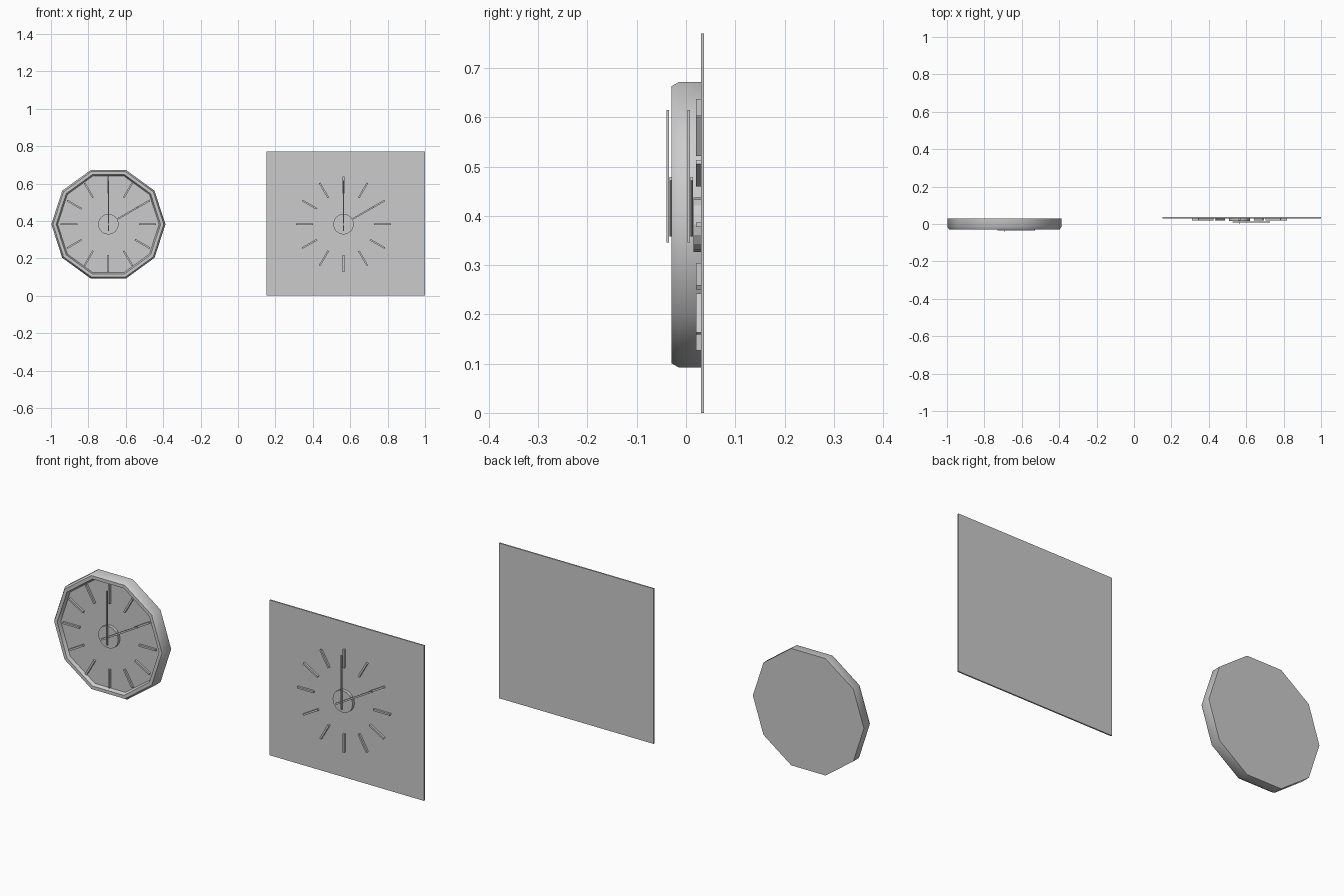
import bpy, bmesh, math
from mathutils import Matrix, Vector

if "Cube" in bpy.data.objects:
    bpy.data.objects.remove(bpy.data.objects["Cube"])

CZ = 0.382  # height of both dial centres


def new_object(name, bm):
    bmesh.ops.recalc_face_normals(bm, faces=bm.faces)
    me = bpy.data.meshes.new(name)
    bm.to_mesh(me)
    bm.free()
    ob = bpy.data.objects.new(name, me)
    bpy.context.collection.objects.link(ob)
    return ob


def lathe(name, cx, profile, sides):
    """Stack of polygon rings (radius, y) about the y axis, capped at both ends."""
    bm = bmesh.new()
    rings = []
    for r, y in profile:
        rings.append([bm.verts.new((cx + r * math.cos(2 * math.pi * i / sides), y,
                                    CZ + r * math.sin(2 * math.pi * i / sides)))
                      for i in range(sides)])
    for a, b in zip(rings, rings[1:]):
        for i in range(sides):
            j = (i + 1) % sides
            bm.faces.new((a[i], a[j], b[j], b[i]))
    bm.faces.new(rings[0])
    bm.faces.new(rings[-1])
    return new_object(name, bm)


def add_bar(bm, cx, r0, r1, width, y0, y1, angle):
    """Radial bar from r0 to r1, angle in degrees clockwise from 12 o'clock."""
    m = (Matrix.Translation((cx, 0, CZ))
         @ Matrix.Rotation(math.radians(angle), 4, 'Y')
         @ Matrix.Translation((0, (y0 + y1) / 2, (r0 + r1) / 2))
         @ Matrix.Diagonal((width, y1 - y0, r1 - r0, 1)))
    bmesh.ops.create_cube(bm, size=1, matrix=m)


def bar(name, *args):
    bm = bmesh.new()
    add_bar(bm, *args)
    return new_object(name, bm)


def dial(prefix, cx, face_y):
    """Hour marks, hub and hands mounted on a face at face_y."""
    bm = bmesh.new()
    for h in range(12):
        add_bar(bm, cx, 0.164, 0.255, 0.009, face_y - 0.01, face_y + 0.003, h * 30)
    new_object(prefix + "_hour_marks", bm)
    lathe(prefix + "_hub", cx, [(0.055, face_y - 0.015), (0.055, face_y + 0.007)], 16)
    bar(prefix + "_hour_hand", cx, -0.04, 0.187, 0.008, face_y - 0.021, face_y - 0.016, 60)
    bar(prefix + "_minute_hand", cx, -0.036, 0.233, 0.006, face_y - 0.027, face_y - 0.022, 0)


# Ten-sided cased clock: back, side, bevel, rim, recess, face
case = lathe("clock_case", -0.693,
             [(0.305, 0.03), (0.305, -0.014), (0.296, -0.029),
              (0.279, -0.029), (0.271, -0.013)], 10)
bpy.context.view_layer.objects.active = case
case.select_set(True)
bpy.ops.object.shade_smooth_by_angle(angle=math.radians(40))
dial("case", -0.693, -0.013)

# Flat rectangular panel clock
bm = bmesh.new()
bmesh.ops.create_cube(bm, size=1, matrix=Matrix.Translation((0.576, 0.0335, 0.385))
                      @ Matrix.Diagonal((0.848, 0.007, 0.77, 1)))
new_object("panel", bm)
dial("panel", 0.564, 0.03)
